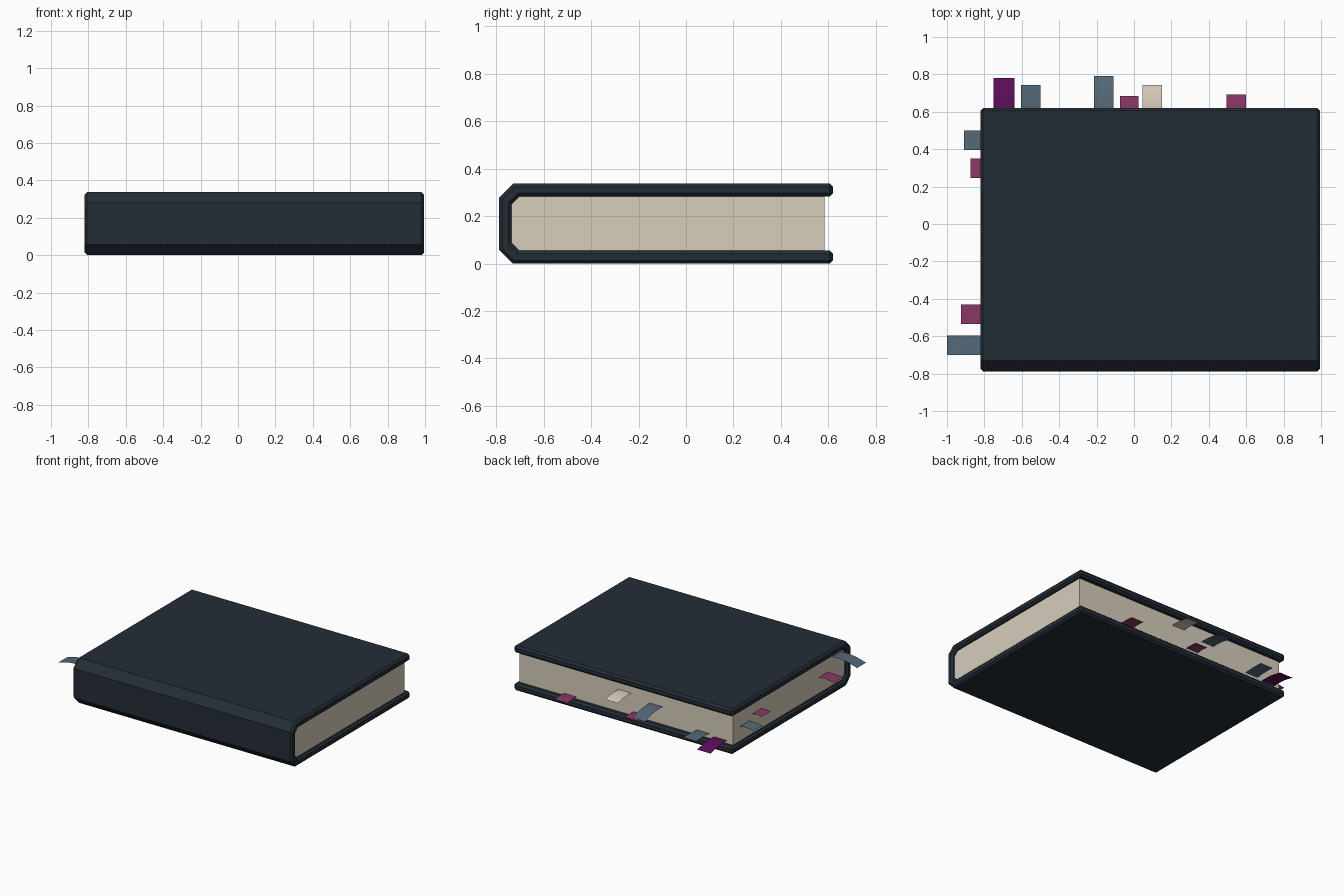
import bpy, bmesh, math

if "Cube" in bpy.data.objects:
    bpy.data.objects.remove(bpy.data.objects["Cube"])


def material(name, rgb):
    m = bpy.data.materials.new(name)
    m.diffuse_color = (*rgb, 1)
    m.use_nodes = True
    m.node_tree.nodes["Principled BSDF"].inputs["Base Color"].default_value = m.diffuse_color
    return m


NAVY = material("dark navy", (0.017, 0.026, 0.037))
PAPER = material("cream paper", (0.68, 0.61, 0.50))
SLATE = material("slate blue", (0.089, 0.138, 0.184))
MAGENTA = material("magenta", (0.258, 0.037, 0.136))
PURPLE = material("deep purple", (0.109, 0.004, 0.102))


def finish(name, bm, mat):
    mesh = bpy.data.meshes.new(name)
    bm.to_mesh(mesh)
    bm.free()
    mesh.materials.append(mat)
    ob = bpy.data.objects.new(name, mesh)
    bpy.context.collection.objects.link(ob)
    return ob


def extrude_profile(name, profile, x0, x1, mat, bevel=0):
    """Extrude a (y, z) outline along x."""
    bm = bmesh.new()
    face = bm.faces.new([bm.verts.new((x0, y, z)) for y, z in profile])
    ext = bmesh.ops.extrude_face_region(bm, geom=[face])
    verts = [g for g in ext["geom"] if isinstance(g, bmesh.types.BMVert)]
    bmesh.ops.translate(bm, verts=verts, vec=(x1 - x0, 0, 0))
    bmesh.ops.recalc_face_normals(bm, faces=bm.faces)
    if bevel:
        # soften only the 90 degree edges, not the spine chamfers
        edges = [e for e in bm.edges if e.calc_face_angle() > math.radians(60)]
        bmesh.ops.bevel(bm, geom=edges, offset=bevel, segments=1, affect='EDGES')
    return finish(name, bm, mat)


def chamfered(y0, y1, z0, z1, c):
    """Outline open at the back, chamfered at the spine side."""
    return [(y1, z0), (y0 + c, z0), (y0, z0 + c), (y0, z1 - c), (y0 + c, z1), (y1, z1)]


# cover: folded board wrapped round the spine
outer = chamfered(-0.788, 0.62, 0.0, 0.337, 0.058)
inner = chamfered(-0.735, 0.62, 0.055, 0.283, 0.032)
extrude_profile("cover", outer + inner[::-1], -0.82, 0.995, NAVY, 0.014)

# page block
extrude_profile("pages", chamfered(-0.738, 0.583, 0.052, 0.286, 0.032), -0.797, 0.972, PAPER)


def tab(name, side, a0, a1, tip, z_base, z_tip, mat):
    """Thin curling bookmark strip sticking out of the back or left side."""
    bm = bmesh.new()
    start = 0.56 if side == "back" else -0.78
    n, rows = 5, []
    for i in range(n + 1):
        t = i / n
        d = start + (tip - start) * t
        z = z_base + (z_tip - z_base) * t * t + 0.006 * math.sin(math.pi * t)
        pts = [(a, d, z) if side == "back" else (d, a, z) for a in (a0, a1)]
        rows.append([bm.verts.new(p) for p in pts])
    for r, s in zip(rows, rows[1:]):
        f = bm.faces.new((r[0], r[1], s[1], s[0]))
    bmesh.ops.recalc_face_normals(bm, faces=bm.faces)
    bm.normal_update()
    if next(iter(bm.faces)).normal.z < 0:
        bmesh.ops.reverse_faces(bm, faces=bm.faces)
    finish(name, bm, mat)


# bookmarks along the back edge
for i, (x0, x1, tip, zb, zt, m) in enumerate([
        (-0.75, -0.64, 0.78, 0.075, 0.055, PURPLE),
        (-0.605, -0.50, 0.743, 0.088, 0.094, SLATE),
        (-0.215, -0.11, 0.79, 0.186, 0.155, SLATE),
        (-0.075, 0.025, 0.685, 0.083, 0.083, MAGENTA),
        (0.045, 0.15, 0.743, 0.218, 0.205, PAPER),
        (0.495, 0.60, 0.693, 0.067, 0.067, MAGENTA)]):
    tab(f"back_bookmark_{i + 1}", "back", x0, x1, tip, zb, zt, m)

# bookmarks along the left edge
for i, (y0, y1, tip, zb, zt, m) in enumerate([
        (0.395, 0.50, -0.91, 0.163, 0.160, SLATE),
        (0.245, 0.35, -0.873, 0.198, 0.198, MAGENTA),
        (-0.535, -0.43, -0.925, 0.173, 0.170, MAGENTA),
        (-0.70, -0.595, -1.0, 0.265, 0.237, SLATE)]):
    tab(f"left_bookmark_{i + 1}", "left", y0, y1, tip, zb, zt, m)
